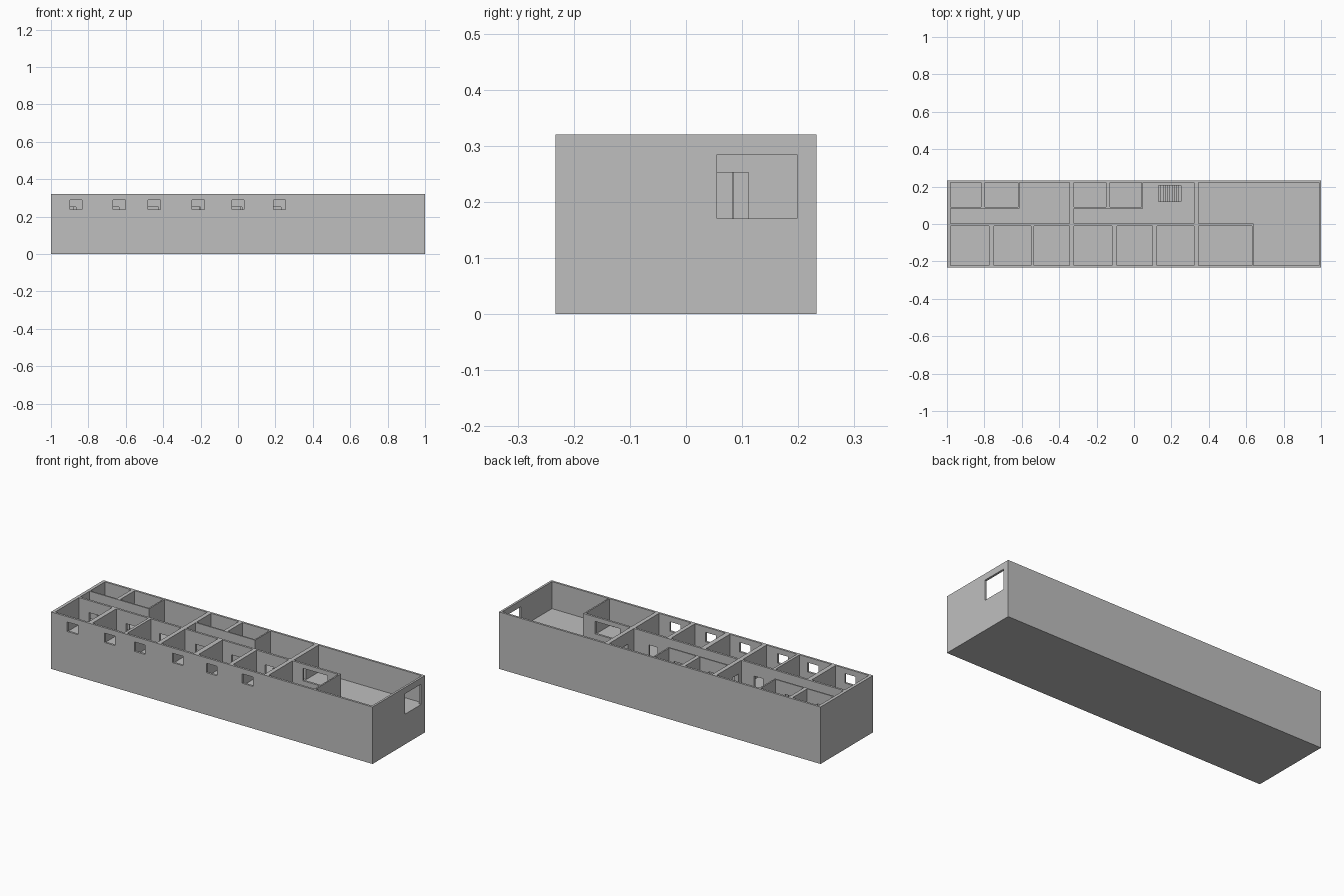
import bpy
from mathutils import Matrix

if "Cube" in bpy.data.objects:
    bpy.data.objects.remove(bpy.data.objects["Cube"])

grey = bpy.data.materials.new("plaster_grey")
grey.diffuse_color = (0.52, 0.52, 0.52, 1)
grey.use_nodes = True
grey.node_tree.nodes["Principled BSDF"].inputs["Base Color"].default_value = grey.diffuse_color

L, W, H = 1.0, 0.233, 0.32      # half length, half depth, full height
FLOOR = 0.168                   # upper floor level
T = 0.012                       # outer wall thickness
DOOR_TOP = 0.252

# local u, v and normal directions of a panel, by the axis it faces
FRAMES = {
    "x": ((0, 1, 0), (0, 0, 1), (1, 0, 0)),
    "y": ((1, 0, 0), (0, 0, 1), (0, -1, 0)),
    "z": ((1, 0, 0), (0, 1, 0), (0, 0, 1)),
}


def panel(name, facing, lo, hi, rect, holes=()):
    """Slab from lo to hi along one axis; rect and holes are (u0, u1, v0, v1)."""
    curve = bpy.data.curves.new(name, "CURVE")
    curve.dimensions = "2D"
    curve.fill_mode = "BOTH"
    curve.extrude = (hi - lo) / 2
    for u0, u1, v0, v1 in (rect, *holes):
        s = curve.splines.new("POLY")
        s.points.add(3)
        for p, (u, v) in zip(s.points, ((u0, v0), (u1, v0), (u1, v1), (u0, v1))):
            p.co = (u, v, 0, 1)
        s.use_cyclic_u = True
    tmp = bpy.data.objects.new(name + "_outline", curve)
    bpy.context.collection.objects.link(tmp)
    deps = bpy.context.evaluated_depsgraph_get()
    mesh = bpy.data.meshes.new_from_object(tmp.evaluated_get(deps))
    bpy.data.objects.remove(tmp)
    bpy.data.curves.remove(curve)

    u, v, n = FRAMES[facing]
    m = Matrix((u, v, n)).transposed().to_4x4()
    m.translation["xyz".index(facing)] = (lo + hi) / 2
    mesh.transform(m)
    mesh.materials.clear()
    mesh.materials.append(grey)
    for poly in mesh.polygons:
        poly.use_smooth = False
    ob = bpy.data.objects.new(name, mesh)
    bpy.context.collection.objects.link(ob)
    return ob


def door(u0, u1):
    return (u0, u1, FLOOR, DOOR_TOP)


# outer walls
windows = [(x - 0.033, x + 0.033, 0.237, 0.29)
           for x in (-0.866, -0.635, -0.447, -0.212, 0.0, 0.222)]
panel("front_wall", "y", -W, -W + T, (-L, L, 0, H), windows)
panel("back_wall", "y", W - T, W, (-L, L, 0, H))
panel("right_wall", "x", L - T, L, (-W + T, W - T, 0, H),
      [(0.055, 0.198, 0.17, 0.284)])
for name, z0, z1 in (("lower", 0, 0.16), ("upper", 0.16, H)):
    panel(f"left_wall_{name}", "x", -L, -L + 0.018, (-W + T, W - T, z0, z1))

# ground slab and upper floor with the stair opening
inside = (-L + 0.018, L - T, -W + T, W - T)
STAIR = (0.13, 0.25, 0.12, 0.206)
panel("ground_slab", "z", 0, 0.01, inside)
panel("upper_floor", "z", 0.155, FLOOR, inside, [STAIR])

# stair flight descending through the opening
STEPS = 10
for i in range(STEPS):
    x = STAIR[0] + (STAIR[1] - STAIR[0]) * i / STEPS
    top = FLOOR * (i + 1) / (STEPS + 1)
    panel(f"stair_step_{i + 1}", "y", STAIR[2], STAIR[3],
          (x, x + (STAIR[1] - STAIR[0]) / STEPS, 0.01, top))

# corridor wall with room doors and a wide hatch
Z0 = 0.156
corridor_openings = [door(a, a + 0.055)
                     for a in (-0.92, -0.69, -0.48, -0.256, -0.034, 0.175)]
corridor_openings.append((0.41, 0.565, 0.225, 0.295))
panel("corridor_wall", "y", -0.01, 0.002, (-L + 0.018, 0.638, Z0, H),
      corridor_openings)

# back room walls facing the corridor
panel("back_rooms_wall_left", "y", 0.084, 0.092, (-L + 0.018, -0.612, Z0, H),
      [door(-0.935, -0.88), door(-0.735, -0.68)])
panel("back_rooms_wall_middle", "y", 0.084, 0.092, (-0.322, 0.048, Z0, H),
      [door(-0.26, -0.205), door(-0.045, 0.01)])

# full depth cross walls with a corridor door
panel("cross_wall_left", "x", -0.346, -0.322, (-W + T, W - T, Z0, H),
      [door(0.028, 0.083)])
panel("cross_wall_right", "x", 0.322, 0.346, (-W + T, W - T, Z0, H),
      [door(0.055, 0.111)])

# partitions between the front rooms
for i, (a, b) in enumerate(((-0.775, -0.749), (-0.551, -0.535), (-0.118, -0.09),
                            (0.10, 0.123), (0.63, 0.638))):
    panel(f"front_partition_{i + 1}", "x", a, b, (-W + T, -0.01, Z0, H))

# partitions between the back rooms
for i, (a, b) in enumerate(((-0.818, -0.797), (-0.62, -0.612),
                            (-0.15, -0.128), (0.04, 0.048))):
    panel(f"back_partition_{i + 1}", "x", a, b, (0.092, W - T, Z0, H))
